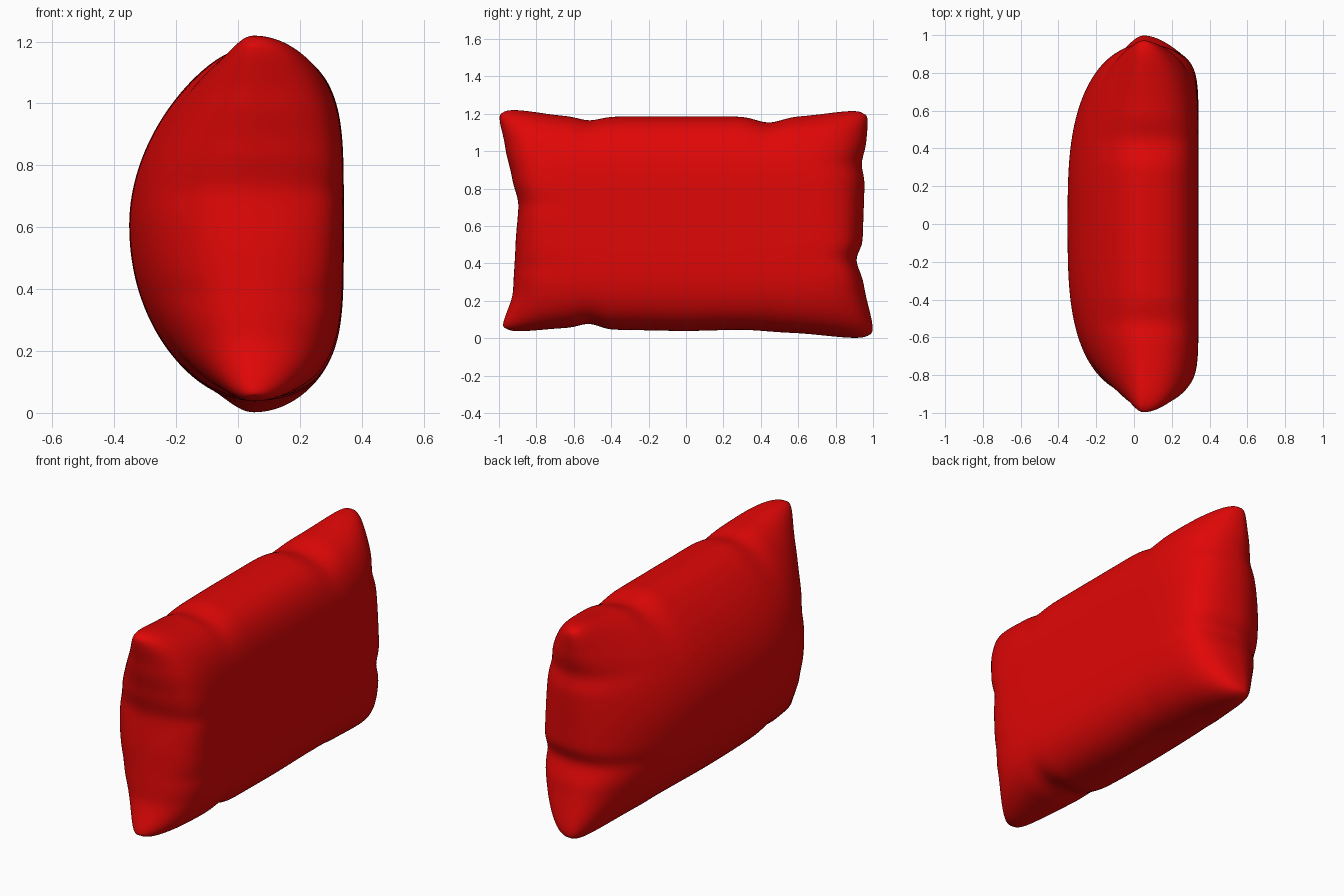
import bpy, bmesh
from math import sin, pi, exp, copysign

cube = bpy.data.objects.get("Cube")
if cube:
    bpy.data.objects.remove(cube, do_unlink=True)

# Outline of the cushion: (position along edge, outward coordinate)
TOP = [(-1, 1.232), (-.66, 1.187), (-.55, 1.162), (-.42, 1.185), (.32, 1.185),
       (.47, 1.15), (.62, 1.185), (1, 1.225)]
BOTTOM = [(-1, .028), (-.66, .055), (-.55, .08), (-.43, .045), (0, .038), (.32, .045), (.6, .028), (1, -.008)]
FRONT = [(-1, -.993), (-.64, -.925), (-.2, -.912), (.19, -.895), (.42, -.93), (.7, -.967), (1, -1.01)]
BACK = [(-1, 1.01), (-.55, .95), (-.33, .907), (-.18, .945), (.4, .955), (.55, .938), (.75, .965), (1, .98)]
MID_Z, HALF_Z, HALF_Y, SEAM_X = .612, .573, .94, .05


def along(points, t):
    """Interpolated outline value, partly eased at each point."""
    for (a, p), (b, q) in zip(points, points[1:]):
        if t <= b:
            k = max(0, (t - a) / (b - a))
            return p + (q - p) * (k + k * k * (3 - 2 * k)) / 2
    return points[-1][1]


def puff(t, power, root):
    """Full in the middle, closing to zero at the seam."""
    return max(0, 1 - abs(t) ** power) ** root


def crease(t, centres, reach):
    """Soft valley on the faces running in from each pinch of the edge."""
    return sum(exp(-((t - c) / .07) ** 2) for c in centres) * .07 * abs(reach) ** 6


def shape(s, t, side):
    u, v = sin(s * pi / 2), sin(t * pi / 2)
    y_edge = along(BACK if u > 0 else FRONT, v)
    z_edge = along(TOP if v > 0 else BOTTOM, u)
    blunt = .028 * abs(u * v) ** 24
    y = HALF_Y * u + abs(u) ** 5 * (y_edge - copysign(HALF_Y, u)) - copysign(blunt, u)
    z = MID_Z + HALF_Z * v + abs(v) ** 5 * (z_edge - MID_Z - copysign(HALF_Z, v)) - copysign(blunt, v)
    if side > 0:    # flatter, boxy face whose ends taper towards opposite corners
        depth = .255 * puff(u, 13, .5) * puff(v, 4.4, .5)
        depth *= 1 - .32 * abs(u) ** 6 * abs(v + .4 * u) ** 1.5
    else:           # rounder, domed face, slimmer towards the top
        depth = .365 * puff(u, 3.1, .57)
        depth *= puff(v, 1.9, .74) if v > 0 else puff(v, 2.1, .62)
    depth *= 1 - crease(u, (-.55, .47), v) - crease(v, (-.4, .19) if u < 0 else (-.33, .55), u)
    rim = .037 * puff(u, 30, .5) * puff(v, 30, .5)
    return SEAM_X + side * (depth + rim), y, z


# Two puffed faces joined around the rim
bm = bmesh.new()
for side in (1, -1):
    grid = bmesh.ops.create_grid(bm, x_segments=110, y_segments=80, size=1)
    for vert in grid["verts"]:
        vert.co = shape(vert.co.x, vert.co.y, side)
bmesh.ops.remove_doubles(bm, verts=bm.verts, dist=.0002)
bmesh.ops.recalc_face_normals(bm, faces=bm.faces)
mesh = bpy.data.meshes.new("cushion")
bm.to_mesh(mesh)
bm.free()

cushion = bpy.data.objects.new("cushion", mesh)
bpy.context.collection.objects.link(cushion)

# Soften the rim and corner tips
soften = cushion.modifiers.new("soften", "SMOOTH")
soften.factor, soften.iterations = .5, 8

# Red fabric
red = bpy.data.materials.new("red fabric")
red.use_nodes = True
colour = (.75, .002, .002, 1)
red.diffuse_color = colour
red.node_tree.nodes["Principled BSDF"].inputs["Base Color"].default_value = colour
mesh.materials.append(red)
mesh.shade_smooth()
